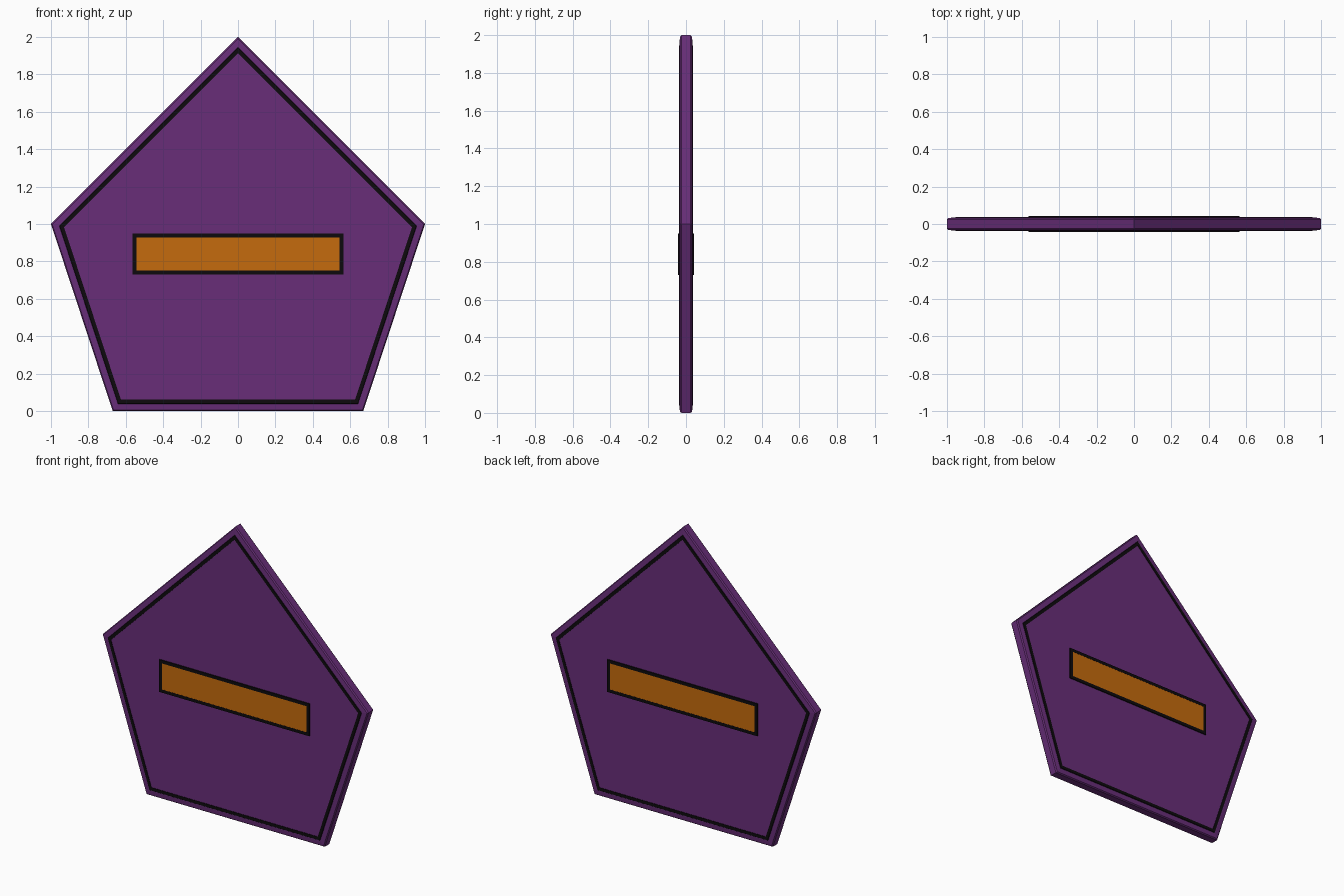
import bpy, bmesh
from mathutils import Vector

if "Cube" in bpy.data.objects:
    bpy.data.objects.remove(bpy.data.objects["Cube"])


def material(name, rgb):
    m = bpy.data.materials.new(name)
    m.diffuse_color = (*rgb, 1)
    m.use_nodes = True
    m.node_tree.nodes["Principled BSDF"].inputs["Base Color"].default_value = m.diffuse_color
    return m


purple = material("purple", (0.138, 0.027, 0.190))
orange = material("orange", (0.56, 0.146, 0.004))
black = material("black", (0.004, 0.003, 0.004))


def inset(outline, d):
    """Move every edge of a convex clockwise outline inwards by d, with mitred corners."""
    pts = [Vector(p) for p in outline]
    out = []
    for i, p in enumerate(pts):
        a = (p - pts[i - 1]).normalized()
        b = (pts[(i + 1) % len(pts)] - p).normalized()
        na, nb = Vector((a.y, -a.x)), Vector((b.y, -b.x))
        out.append(p + (na + nb) * d / (1 + na.dot(nb)))
    return out


def loft(name, outline, sections, mat, ring=False):
    """Skin loops given as (inset, y); ring joins last to first, otherwise both ends are capped."""
    bm = bmesh.new()
    loops = [[bm.verts.new((p.x, y, p.y)) for p in inset(outline, d)] for d, y in sections]
    pairs = list(zip(loops, loops[1:]))
    if ring:
        pairs.append((loops[-1], loops[0]))
    else:
        bm.faces.new(loops[0])
        bm.faces.new(loops[-1])
    n = len(outline)
    for a, b in pairs:
        for i in range(n):
            j = (i + 1) % n
            bm.faces.new((a[i], a[j], b[j], b[i]))
    bmesh.ops.recalc_face_normals(bm, faces=bm.faces)
    mesh = bpy.data.meshes.new(name)
    bm.to_mesh(mesh)
    bm.free()
    mesh.materials.append(mat)
    ob = bpy.data.objects.new(name, mesh)
    bpy.context.collection.objects.link(ob)
    return ob


pentagon = [(0, 2), (1, 1), (0.67, 0), (-0.67, 0), (-1, 1)]
label = [(-0.565, 0.95), (0.565, 0.95), (0.565, 0.73), (-0.565, 0.73)]

# Pentagonal body with slightly chamfered rim
half = [(0.035, 0.035), (0.006, 0.032), (0, 0.024)]
loft("body", pentagon, half + [(d, -y) for d, y in reversed(half)], purple)

# Outline strip, label frame and label panel on both faces
for side, s in (("front", -1), ("back", 1)):
    loft(side + "_outline", pentagon,
         [(0.038, s * 0.034), (0.041, s * 0.038), (0.061, s * 0.038), (0.061, s * 0.034)],
         black, ring=True)
    loft(side + "_label_frame", label,
         [(0, s * 0.034), (0, s * 0.042), (0.021, s * 0.042), (0.021, s * 0.034)],
         black, ring=True)
    loft(side + "_label_panel", label, [(0.021, s * 0.034), (0.021, s * 0.041)], orange)
